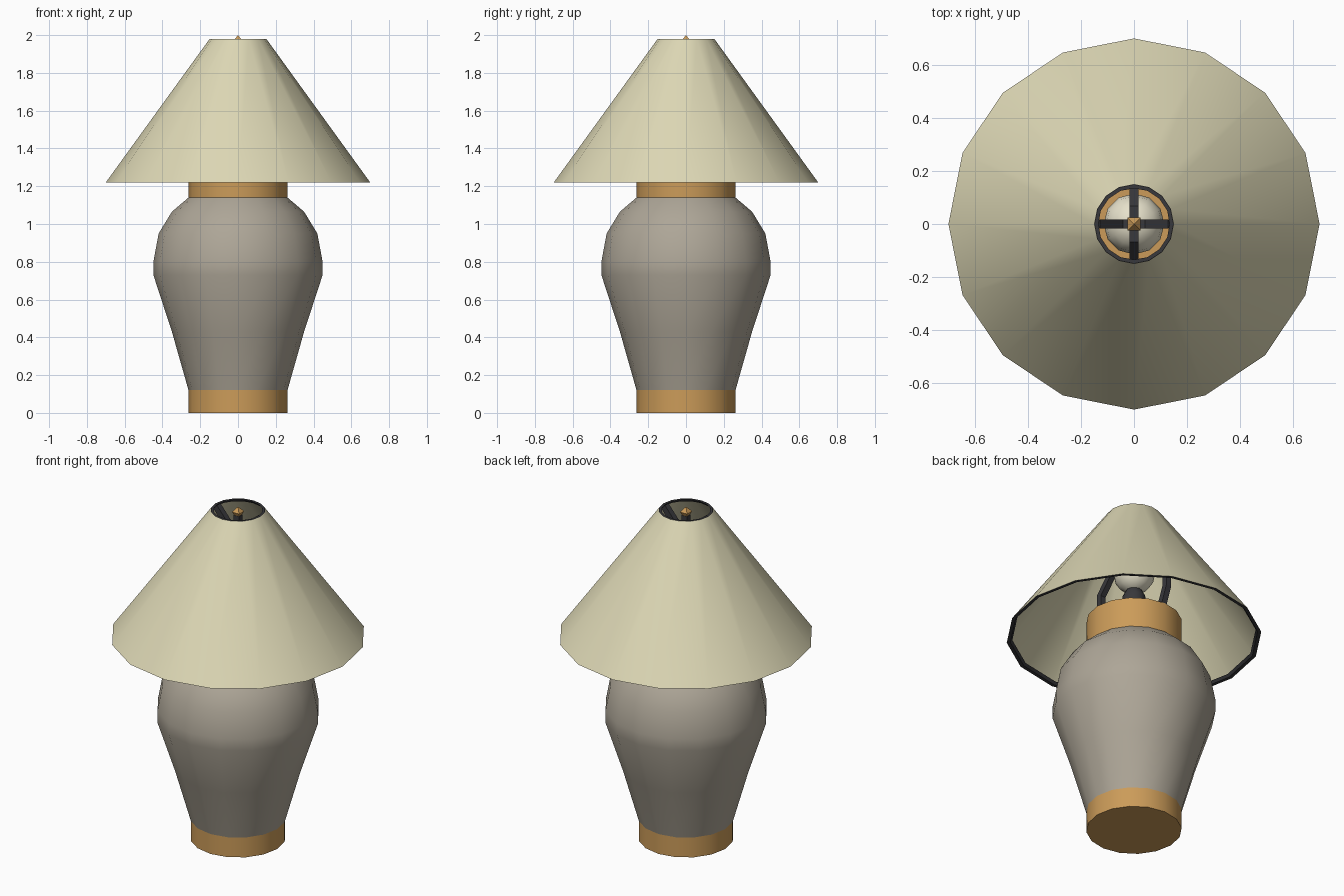
import bpy, bmesh, math
from mathutils import Vector

if "Cube" in bpy.data.objects:
    bpy.data.objects.remove(bpy.data.objects["Cube"])

SIDES = 16


def material(name, rgb):
    m = bpy.data.materials.new(name)
    m.diffuse_color = (*rgb, 1)
    m.use_nodes = True
    m.node_tree.nodes["Principled BSDF"].inputs["Base Color"].default_value = m.diffuse_color
    return m


CREAM = material("cream_fabric", (0.72, 0.68, 0.46))
STONE = material("stone_glaze", (0.42, 0.38, 0.31))
WOOD = material("warm_wood", (0.60, 0.33, 0.10))
METAL = material("dark_metal", (0.04, 0.04, 0.045))
GLASS = material("bulb_glass", (0.80, 0.76, 0.60))


def finish(name, bm, mat, smooth=True):
    bmesh.ops.remove_doubles(bm, verts=bm.verts, dist=1e-5)
    bmesh.ops.recalc_face_normals(bm, faces=bm.faces)
    me = bpy.data.meshes.new(name)
    bm.to_mesh(me)
    bm.free()
    me.materials.append(mat)
    ob = bpy.data.objects.new(name, me)
    bpy.context.collection.objects.link(ob)
    bpy.ops.object.select_all(action='DESELECT')
    ob.select_set(True)
    bpy.context.view_layer.objects.active = ob
    if smooth:
        bpy.ops.object.shade_smooth_by_angle(angle=math.radians(40))
    return ob


def lathe(name, profile, mat, sides=SIDES, turn=0.0, closed=False, smooth=True):
    """Spin (radius, z) points around the z axis."""
    bm = bmesh.new()
    rings = []
    for r, z in profile:
        rings.append([bm.verts.new((r * math.cos(a), r * math.sin(a), z))
                      for a in (turn + math.tau * i / sides for i in range(sides))]
                     if r > 0 else [bm.verts.new((0, 0, z))] * sides)
    pairs = list(zip(rings, rings[1:])) + ([(rings[-1], rings[0])] if closed else [])
    for lo, hi in pairs:
        for i in range(sides):
            j = (i + 1) % sides
            bm.faces.new(dict.fromkeys((lo[i], lo[j], hi[j], hi[i])))
    return finish(name, bm, mat, smooth)


def bent_bar(name, path, axis, mat, width=0.034):
    """Sweep a square section with mitred bends along (offset, z) points."""
    bm = bmesh.new()
    pts = [Vector(p) for p in path]
    h = width / 2
    rings = []
    for i, p in enumerate(pts):
        a = (p - pts[max(i - 1, 0)]).normalized()
        b = (pts[min(i + 1, len(pts) - 1)] - p).normalized()
        t = (a + b).normalized()
        d = b if b.length else a
        n = Vector((-t.y, t.x)) * h / max(t.dot(d), 0.5)
        ring = []
        for q, side in ((p + n, h), (p + n, -h), (p - n, -h), (p - n, h)):
            co = (q.x, side, q.y) if axis == 'x' else (side, q.x, q.y)
            ring.append(bm.verts.new(co))
        rings.append(ring)
    for lo, hi in zip(rings, rings[1:]):
        for i in range(4):
            j = (i + 1) % 4
            bm.faces.new((lo[i], lo[j], hi[j], hi[i]))
    bm.faces.new(rings[0])
    bm.faces.new(rings[-1])
    return finish(name, bm, mat, smooth=False)


def mirrored(half):
    return half + [(-x, z) for x, z in reversed(half)]


# Wooden foot, glazed jar body, wooden collar
lathe("foot", [(0, 0), (0.262, 0), (0.262, 0.12), (0, 0.12)], WOOD)
lathe("jar_body", [(0.262, 0.12), (0.35, 0.43), (0.448, 0.73), (0.448, 0.80),
                   (0.42, 0.95), (0.35, 1.065), (0.262, 1.14)], STONE)
lathe("collar", [(0, 1.14), (0.262, 1.14), (0.262, 1.32), (0, 1.32)], WOOD)

# Socket and round bulb
lathe("socket", [(0.065, 1.32), (0.065, 1.47), (0.045, 1.51), (0, 1.51)], METAL, 12)
R, C = 0.115, 1.62
lathe("bulb", [(R * math.sin(math.pi * i / 8) if 0 < i < 8 else 0,
                C - R * math.cos(math.pi * i / 8)) for i in range(9)], GLASS, 12)

# Conical shade with dark rim rings inside both edges
lathe("shade", [(0.70, 1.22), (0.15, 1.98)], CREAM)
lathe("lower_rim", [(0.699, 1.22), (0.68, 1.22), (0.669, 1.235), (0.688, 1.235)],
      METAL, closed=True)
lathe("upper_rim", [(0.149, 1.98), (0.135, 1.98), (0.146, 1.965), (0.160, 1.965)],
      METAL, closed=True)

# Harp around the bulb, dropped spider holding the shade
bent_bar("harp", mirrored([(0.235, 1.31), (0.28, 1.42), (0.28, 1.60), (0.06, 1.84)]),
         'y', METAL)
bent_bar("spider", mirrored([(0.142, 1.968), (0.05, 1.86)]), 'x', METAL)

# Stem and pointed finial
Q = math.pi / 4
lathe("finial_stem", [(0, 1.83), (0.024, 1.83), (0.024, 1.95), (0, 1.95)],
      METAL, 4, Q, smooth=False)
lathe("finial", [(0, 1.945), (0.018, 1.945), (0.034, 1.97), (0, 2.0)],
      WOOD, 4, Q, smooth=False)
